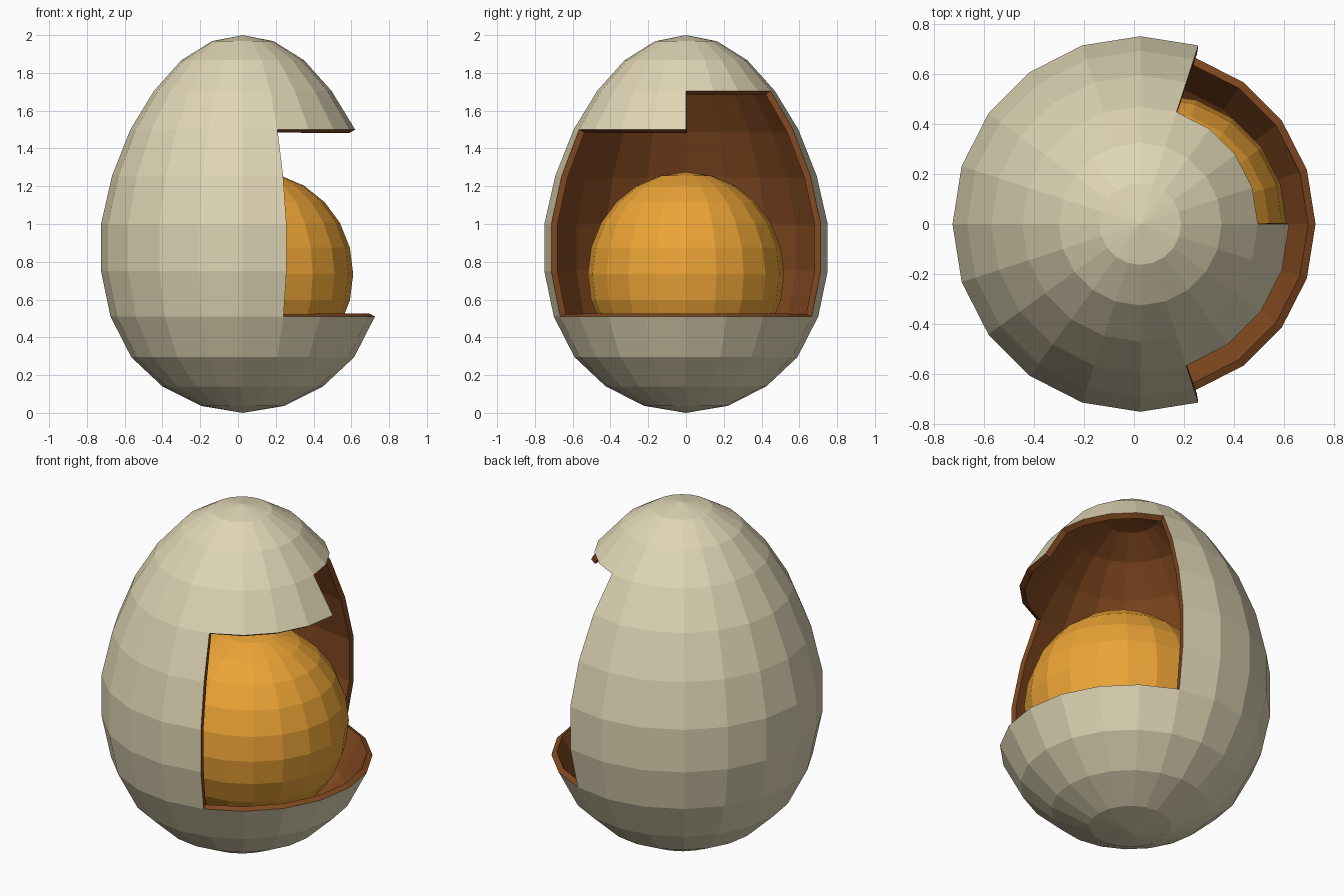
import bpy, bmesh
from math import sin, cos, pi
from mathutils import Matrix

if "Cube" in bpy.data.objects:
    bpy.data.objects.remove(bpy.data.objects["Cube"])

SIDES = 20
AXIS_X = 0.025


def material(name, rgb):
    m = bpy.data.materials.new(name)
    m.diffuse_color = (*rgb, 1)
    m.use_nodes = True
    m.node_tree.nodes["Principled BSDF"].inputs["Base Color"].default_value = m.diffuse_color
    return m


def add_object(name, bm, mats):
    bmesh.ops.recalc_face_normals(bm, faces=bm.faces)
    me = bpy.data.meshes.new(name)
    bm.to_mesh(me)
    bm.free()
    for m in mats:
        me.materials.append(m)
    ob = bpy.data.objects.new(name, me)
    bpy.context.collection.objects.link(ob)
    return ob


cream = material("cream_shell", (0.74, 0.67, 0.46))
brown = material("brown_inside", (0.22, 0.065, 0.014))
gold = material("golden_yolk", (0.84, 0.37, 0.037))

# Egg profile, bottom to top: (radius, height)
profile = [(0.22, 0.037), (0.425, 0.14), (0.59, 0.295), (0.70, 0.51),
           (0.75, 0.75), (0.75, 1.0), (0.692, 1.255), (0.595, 1.5),
           (0.47, 1.705), (0.325, 1.867), (0.163, 1.968)]

# Lathed egg shell, leaving out the faces of the opening on the right
bm = bmesh.new()
rings = [[bm.verts.new((AXIS_X + r * cos(2 * pi * i / SIDES),
                        r * sin(2 * pi * i / SIDES), z))
          for i in range(SIDES)] for r, z in profile]
bottom = bm.verts.new((AXIS_X, 0, 0))
top = bm.verts.new((AXIS_X, 0, 2))


def in_opening(row, i):
    back_half = i < 4       # taller half of the opening
    front_half = i >= 16
    return (back_half and 3 <= row <= 7) or (front_half and 3 <= row <= 6)


for i in range(SIDES):
    j = (i + 1) % SIDES
    bm.faces.new((bottom, rings[0][j], rings[0][i]))
    bm.faces.new((top, rings[-1][i], rings[-1][j]))
    for row in range(len(rings) - 1):
        if not in_opening(row, i):
            a, b = rings[row], rings[row + 1]
            bm.faces.new((a[i], a[j], b[j], b[i]))
# drop the unused vertices inside the opening
bmesh.ops.delete(bm, geom=[v for v in bm.verts if not v.link_faces], context='VERTS')
shell = add_object("egg_shell", bm, [cream, brown])

# Wall thickness, with brown inner surface and rim
wall = shell.modifiers.new("wall", 'SOLIDIFY')
wall.thickness = 0.033
wall.offset = -1
wall.material_offset = 1
wall.material_offset_rim = 1

# Yolk ball, pushed towards the opening
bm = bmesh.new()
bmesh.ops.create_uvsphere(
    bm, u_segments=SIDES, v_segments=12, radius=1,
    matrix=Matrix.Translation((0.09, 0, 0.735)) @ Matrix.Diagonal((0.52, 0.52, 0.54, 1)))
add_object("yolk", bm, [gold])
